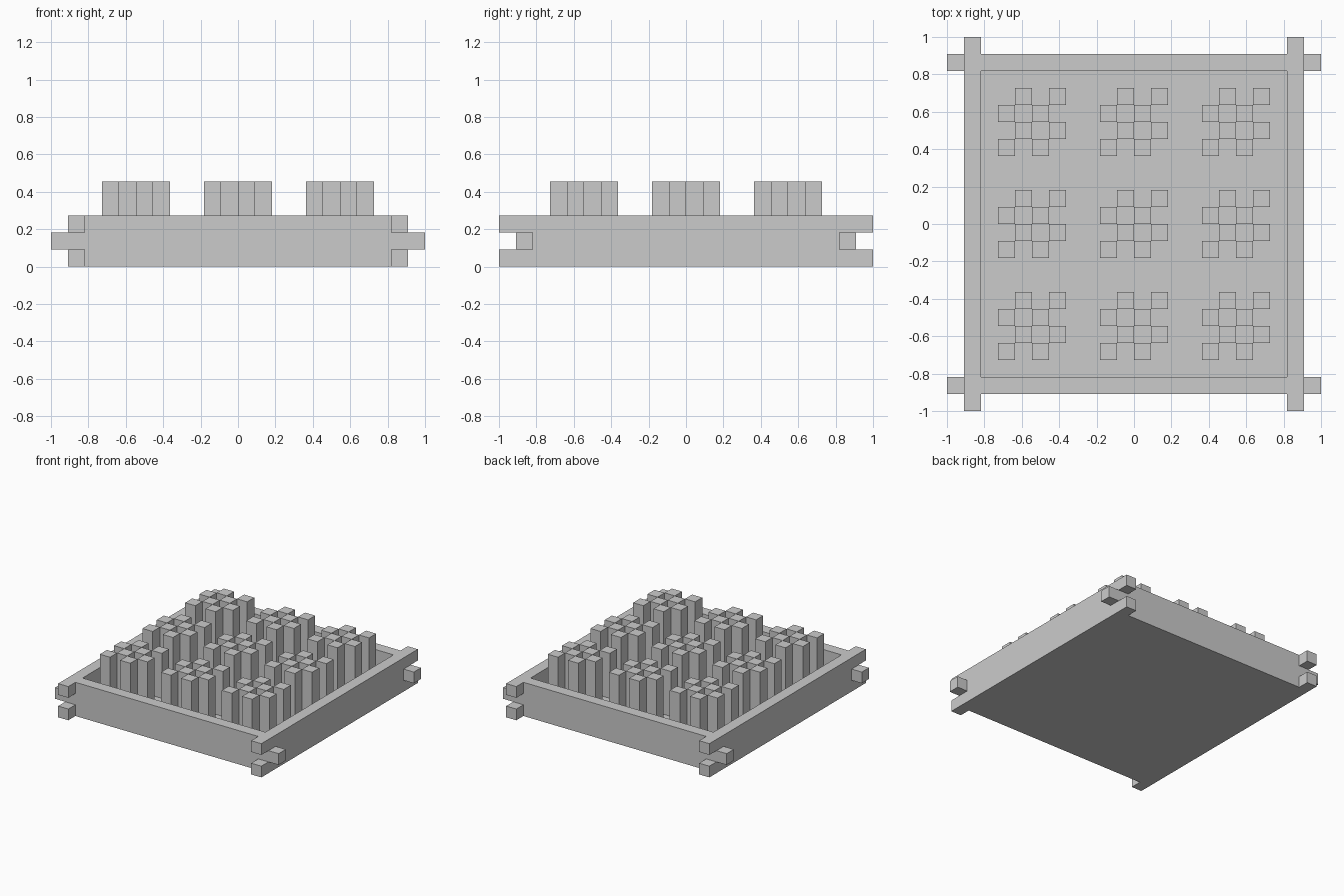
import bpy
import bmesh
from mathutils import Matrix

U = 1 / 11  # one module: board thickness and pillar width

cube = bpy.data.objects.get("Cube")
if cube:
    bpy.data.objects.remove(cube, do_unlink=True)

grey = bpy.data.materials.new("plain grey")
grey.use_nodes = True
grey.diffuse_color = (0.6, 0.6, 0.6, 1)
grey.node_tree.nodes["Principled BSDF"].inputs["Base Color"].default_value = grey.diffuse_color


def finish(name, bm):
    bmesh.ops.recalc_face_normals(bm, faces=bm.faces)
    mesh = bpy.data.meshes.new(name)
    bm.to_mesh(mesh)
    bm.free()
    mesh.materials.append(grey)
    obj = bpy.data.objects.new(name, mesh)
    bpy.context.collection.objects.link(obj)
    return obj


def box(name, low, high):
    """Box between two corners, given in modules."""
    bm = bmesh.new()
    size = [(h - l) * U for l, h in zip(low, high)]
    centre = [(h + l) * U / 2 for l, h in zip(low, high)]
    matrix = Matrix.Translation(centre) @ Matrix.Diagonal((*size, 1))
    bmesh.ops.create_cube(bm, size=1, matrix=matrix)
    return finish(name, bm)


def wall(name, outer, middle, along_x, side):
    """Board with interlocking ends: half lengths of its outer and middle thirds."""
    right = [(outer, 0), (outer, 1), (middle, 1), (middle, 2), (outer, 2), (outer, 3)]
    outline = right + [(-a, z) for a, z in reversed(right)]
    bm = bmesh.new()
    verts = []
    for a, z in outline:
        p = (a, side * 9, z) if along_x else (side * 9, a, z)
        verts.append(bm.verts.new([c * U for c in p]))
    face = bm.faces.new(verts)
    extruded = bmesh.ops.extrude_face_region(bm, geom=[face])["geom"]
    shift = (0, side * U, 0) if along_x else (side * U, 0, 0)
    moved = [g for g in extruded if isinstance(g, bmesh.types.BMVert)]
    bmesh.ops.translate(bm, verts=moved, vec=shift)
    return finish(name, bm)


# Floor of the tray
box("tray_floor", (-9, -9, 0), (9, 9, 1))

# Four walls joined at the corners by tongues and forks
wall("front_wall", 9, 11, True, -1)
wall("back_wall", 9, 11, True, 1)
wall("left_wall", 11, 9, False, 1)
wall("right_wall", 11, 9, False, -1)

# Nine checkered clusters of square pillars
for row in range(3):
    for col in range(3):
        for i in range(4):
            for j in range(4):
                if (i + j) % 2 == 0:
                    x = col * 6 - 8 + i
                    y = row * 6 - 8 + j
                    box(f"pillar_{row}{col}_{i}{j}", (x, y, 1), (x + 1, y + 1, 5))
